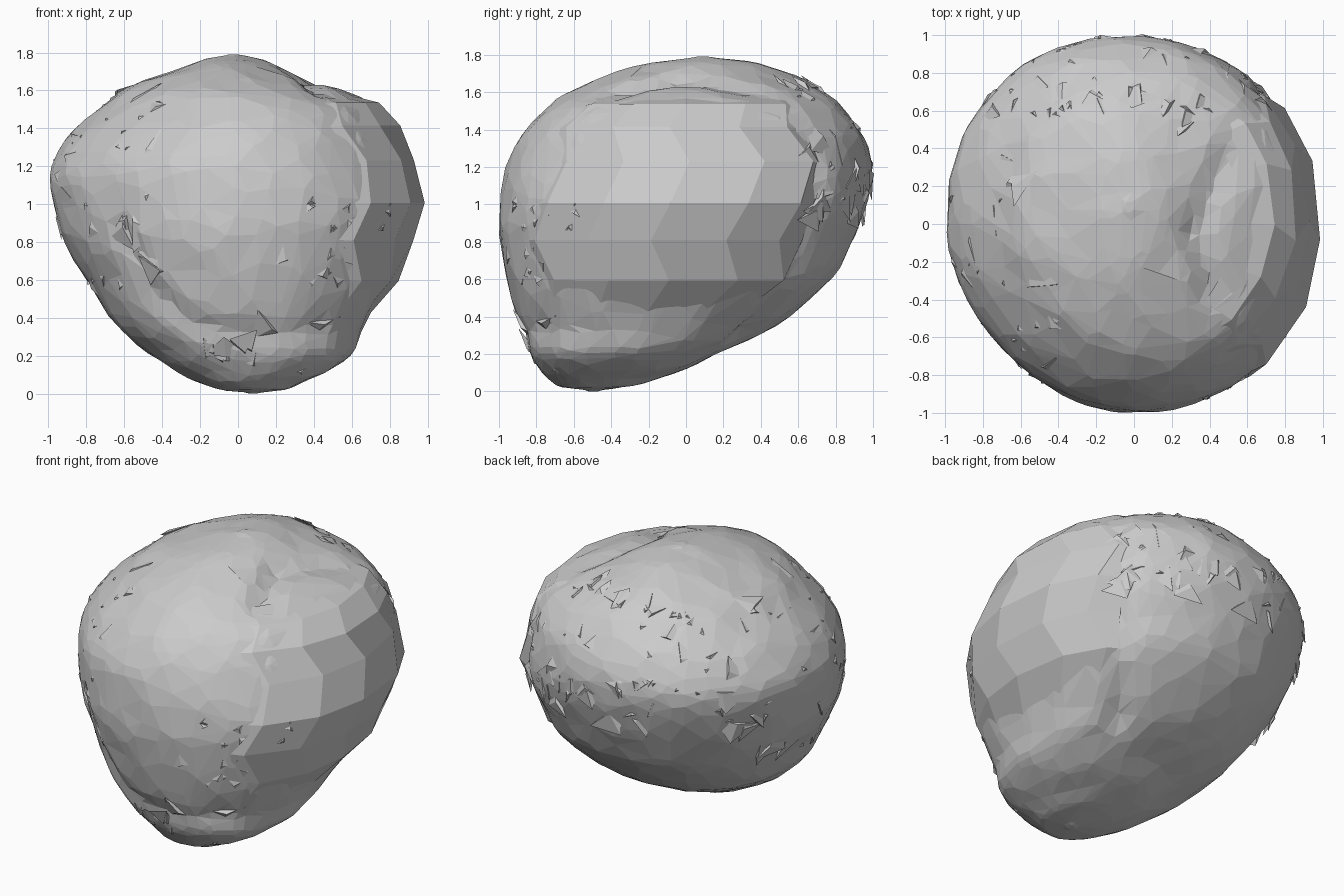
import bpy, bmesh, math, random
from mathutils import Vector, noise

if "Cube" in bpy.data.objects:
    bpy.data.objects.remove(bpy.data.objects["Cube"])

random.seed(4)

# Horizontal slices: z, left x, right x, front y, back y
ROWS = [
    (0.00, 0.06, 0.10, -0.52, -0.47),
    (0.015, -0.08, 0.24, -0.66, -0.34),
    (0.05, -0.21, 0.33, -0.72, -0.18),
    (0.11, -0.32, 0.47, -0.78, 0.00),
    (0.20, -0.46, 0.60, -0.84, 0.18),
    (0.35, -0.64, 0.67, -0.90, 0.49),
    (0.60, -0.81, 0.83, -0.96, 0.78),
    (0.80, -0.92, 0.91, -1.00, 0.89),
    (1.00, -0.98, 0.98, -1.00, 0.97),
    (1.20, -0.99, 0.93, -0.97, 1.00),
    (1.38, -0.88, 0.88, -0.88, 0.95),
    (1.52, -0.72, 0.76, -0.75, 0.84),
    (1.62, -0.59, 0.54, -0.60, 0.72),
    (1.71, -0.35, 0.27, -0.39, 0.54),
    (1.77, -0.17, 0.12, -0.16, 0.34),
    (1.79, -0.05, 0.00, 0.06, 0.12),
]


def slice_at(t):
    f = max(0, min(t, 1)) * (len(ROWS) - 1)
    i = min(int(f), len(ROWS) - 2)
    u = f - i
    out = []
    for k in range(5):
        p = [ROWS[max(0, min(j, len(ROWS) - 1))][k] for j in range(i - 1, i + 3)]
        out.append(p[1] + 0.5 * u * (p[2] - p[0] + u * (2 * p[0] - 5 * p[1] + 4 * p[2] - p[3]
                   + u * (3 * (p[1] - p[2]) + p[3] - p[0]))))
    return out


def surface(t, ang):
    z, xl, xr, yf, yb = slice_at(t)
    cx, cy = (xl + xr) / 2, (yf + yb) / 2
    c, s = math.cos(ang), math.sin(ang)
    # corner fullness (low, high) for each quarter, blended over the height
    if s < 0:
        low, high = (2.0, 1.75) if c < 0 else (2.3, 1.9)
    else:
        low, high = (2.2, 2.15) if c < 0 else (2.25, 2.0)
    k = max(0, min((z - 0.4) / 1.0, 1))
    n = low + (high - low) * k
    r = (abs(c) ** n + abs(s) ** n) ** (-1 / n)
    return Vector((cx + c * r * (xr - xl) / 2, cy + s * r * (yb - yf) / 2, z))


# Creases around the right lobe, under the front dome and below: points, depth, width
LOBE = [(0.42, -0.35, 1.58), (0.34, -0.05, 1.68), (0.45, 0.3, 1.6), (0.62, 0.6, 1.3),
        (0.72, 0.68, 0.9), (0.6, 0.6, 0.5), (0.38, 0.3, 0.3)]
CHIN = [(-0.62, -0.75, 0.85), (-0.5, -0.8, 0.55), (-0.25, -0.85, 0.36), (0.1, -0.88, 0.3),
        (0.4, -0.75, 0.35)]
CREASES = [(LOBE, 0.05, 0.08), (CHIN, 0.03, 0.07)]
CORE = Vector((0, -0.05, 0.9))


def crease_depth(p):
    total = 0
    for path, depth, width in CREASES:
        best = 9
        for a, b in zip(path, path[1:]):
            a, b = Vector(a), Vector(b)
            u = max(0, min(1, (p - a).dot(b - a) / (b - a).length_squared))
            best = min(best, (p - a.lerp(b, u)).length)
        total += depth * math.exp(-(best / width) ** 2)
    return total


def make(name, bm):
    bmesh.ops.recalc_face_normals(bm, faces=bm.faces)
    me = bpy.data.meshes.new(name)
    bm.to_mesh(me)
    bm.free()
    ob = bpy.data.objects.new(name, me)
    bpy.context.collection.objects.link(ob)
    return ob


# Main boulder: fine lofted skin with creases, cut down to uneven facets
bm = bmesh.new()
N, M = 96, 60
rings = []
for j in range(M + 1):
    ring = []
    for i in range(N):
        p = surface(j / M, math.tau * i / N)
        inset = 0
        if 0 < j < M:
            inset = crease_depth(p) + 0.01 * (0.6 - noise.noise(p * 6))
            # flatter bed beneath the right lobe
            bed = ((p.y + 0.03) / 0.5) ** 2 + ((p.z - 1.0) / 0.5) ** 2
            if p.x > 0.4:
                inset += 0.06 * math.exp(-bed ** 2)
        ring.append(bm.verts.new(p - (p - CORE).normalized() * inset))
    rings.append(ring)
for a, b in zip(rings, rings[1:]):
    for i in range(N):
        k = (i + 1) % N
        bm.faces.new((a[i], a[k], b[k], b[i]))
bm.faces.new(rings[0][::-1])
bm.faces.new(rings[-1])
boulder = make("boulder_body", bm)
mod = boulder.modifiers.new("facets", 'DECIMATE')
mod.ratio = 0.15

# Right lobe: broad coarse facets over the side, edges tucked into the body
bm = bmesh.new()
TS = [0.33, 0.40, 0.47, 0.535, 0.61, 0.68, 0.74, 0.79]
ANGS = [math.radians(a) for a in (-66, -46, -25, -4, 20, 38, 46)]
grid = []
for j, t in enumerate(TS):
    row = []
    for i, a in enumerate(ANGS):
        edge = j in (0, len(TS) - 1) or i in (0, len(ANGS) - 1)
        skew = 0 if edge else 0.08 * math.sin(2.1 * j)
        p = surface(t, a + skew)
        p += (p - CORE).normalized() * (-0.03 if edge else 0.018 if p.z < 1.1 else 0.006)
        p.x = min(p.x, 0.985)
        row.append(bm.verts.new(p))
    grid.append(row)
for a, b in zip(grid, grid[1:]):
    for i in range(len(ANGS) - 1):
        bm.faces.new((a[i], a[i + 1], b[i + 1], b[i]))
make("right_lobe", bm)


# Chipped flakes: low tilted splinters scattered in the rough zones
def flakes(name, count, t_range, deg_range, size):
    bm = bmesh.new()
    for _ in range(count):
        p = surface(random.uniform(*t_range), math.radians(random.uniform(*deg_range)))
        n = (p - CORE).normalized()
        side = n.orthogonal()
        other = n.cross(side)
        turn = random.uniform(0, math.tau)
        u = side * math.cos(turn) + other * math.sin(turn)
        v = n.cross(u)
        s = size * random.uniform(0.5, 1.3)
        base = p - n * 0.03
        q = [bm.verts.new(base + w) for w in (-u * s, u * s, v * s * 1.1)]
        tip = bm.verts.new(p + n * 0.003 + u * s * random.uniform(-0.4, 0.4) + v * s * 0.1)
        for a, b in ((0, 1), (1, 2), (2, 0)):
            bm.faces.new((q[a], q[b], tip))
        bm.faces.new(q[::-1])
    make(name, bm)


flakes("back_flakes", 70, (0.52, 0.82), (40, 150), 0.08)
flakes("left_flakes", 40, (0.38, 0.76), (150, 240), 0.09)
flakes("front_flakes", 25, (0.34, 0.55), (285, 325), 0.09)
flakes("base_flakes", 10, (0.2, 0.34), (230, 310), 0.08)
